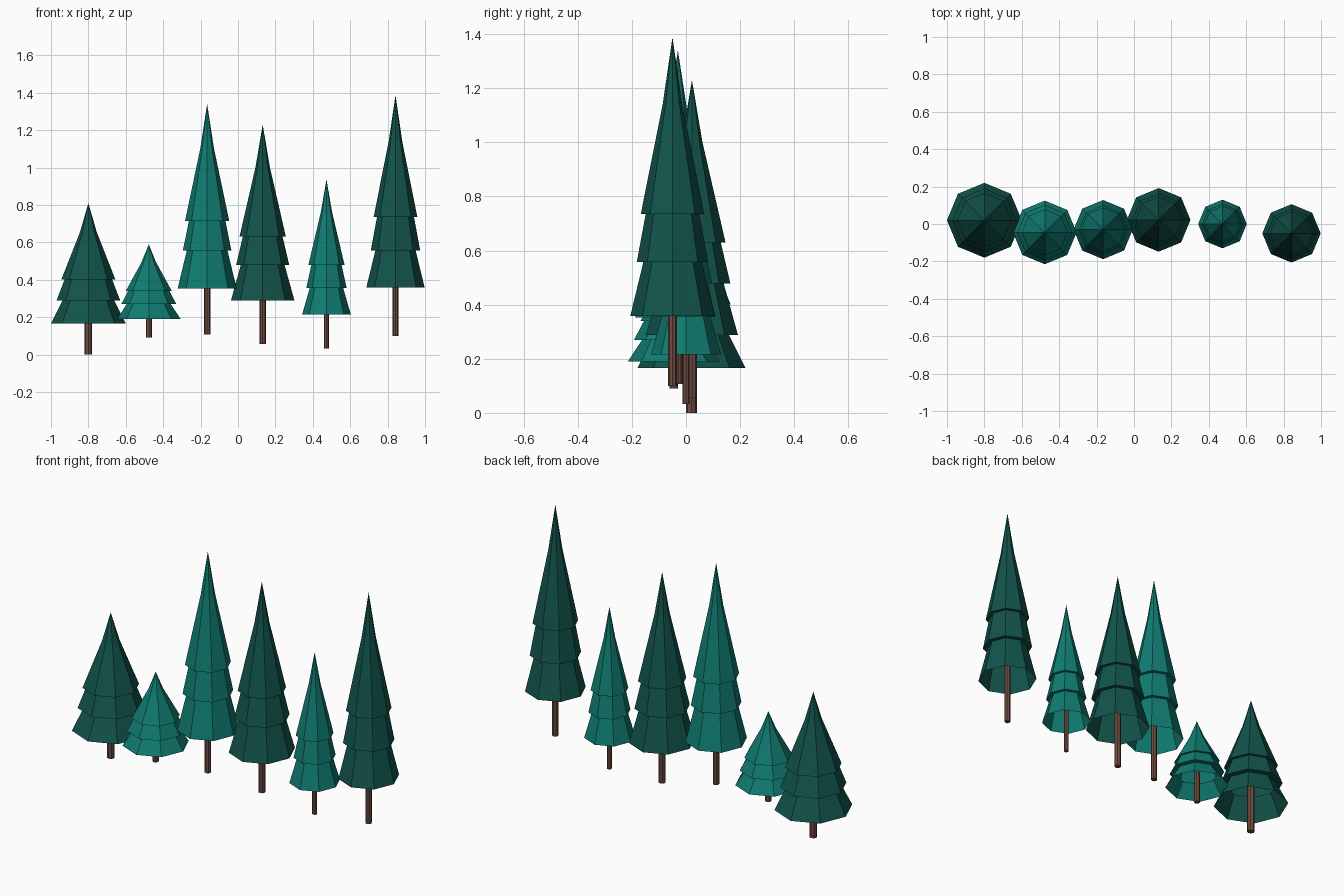
import bpy, bmesh, math

if "Cube" in bpy.data.objects:
    bpy.data.objects.remove(bpy.data.objects["Cube"])

def material(name, rgb):
    m = bpy.data.materials.new(name)
    m.diffuse_color = (*rgb, 1)
    m.use_nodes = True
    m.node_tree.nodes["Principled BSDF"].inputs["Base Color"].default_value = m.diffuse_color
    return m

DARK = material("dark_green", (0.006, 0.088, 0.070))
TEAL = material("teal_green", (0.005, 0.200, 0.165))
BARK = material("bark_brown", (0.160, 0.072, 0.053))
SIDES = 8

def lathe(name, x, y, profile, mat, cap=False):
    """Revolve (radius, height) points; a zero radius closes to a tip."""
    bm = bmesh.new()
    rings = []
    for r, z in profile:
        if r == 0:
            rings.append([bm.verts.new((x, y, z))] * SIDES)
        else:
            rings.append([bm.verts.new((x + r * math.cos(math.tau * i / SIDES),
                                        y + r * math.sin(math.tau * i / SIDES), z))
                          for i in range(SIDES)])
    for low, high in zip(rings, rings[1:]):
        for i in range(SIDES):
            j = (i + 1) % SIDES
            quad = [low[i], low[j], high[j], high[i]]
            bm.faces.new(list(dict.fromkeys(quad)))
    if cap:
        bm.faces.new(rings[0][::-1])
        bm.faces.new(rings[-1])
    mesh = bpy.data.meshes.new(name)
    bm.to_mesh(mesh)
    bm.free()
    mesh.materials.append(mat)
    obj = bpy.data.objects.new(name, mesh)
    bpy.context.collection.objects.link(obj)

def tree(n, x, y, mat, foot, trunk_r, tiers, tip):
    (r1, z1), (r2, z2), (r3, z3) = tiers
    # hollow foliage: three flared tiers, the last drawn out to a spire
    lathe(f"foliage_{n}", x, y, [
        (r1, z1), (r1 * 0.69, z2),
        (r2, z2), (r2 * 0.75, z3),
        (r3, z3), (r3 * 0.31, z3 + 0.62 * (tip - z3)), (0, tip)], mat)
    # trunk
    lathe(f"trunk_{n}", x, y, [(trunk_r, foot), (trunk_r, z2)], BARK, cap=True)

# x, y, colour, trunk foot, trunk radius, tiers (radius, height), tip height
trees = [
    (-0.80, 0.02, DARK, 0.00, 0.020, [(0.20, 0.165), (0.17, 0.29), (0.145, 0.40)], 0.81),
    (-0.477, -0.045, TEAL, 0.09, 0.016, [(0.17, 0.19), (0.147, 0.27), (0.123, 0.34)], 0.59),
    (-0.165, -0.03, TEAL, 0.107, 0.017, [(0.158, 0.352), (0.13, 0.555), (0.118, 0.715)], 1.34),
    (0.132, 0.022, DARK, 0.056, 0.018, [(0.17, 0.288), (0.142, 0.478), (0.124, 0.63)], 1.23),
    (0.473, 0.0, TEAL, 0.033, 0.013, [(0.13, 0.215), (0.108, 0.355), (0.097, 0.478)], 0.936),
    (0.842, -0.05, DARK, 0.10, 0.016, [(0.156, 0.358), (0.132, 0.557), (0.117, 0.735)], 1.388),
]
for n, spec in enumerate(trees, 1):
    tree(n, *spec)
